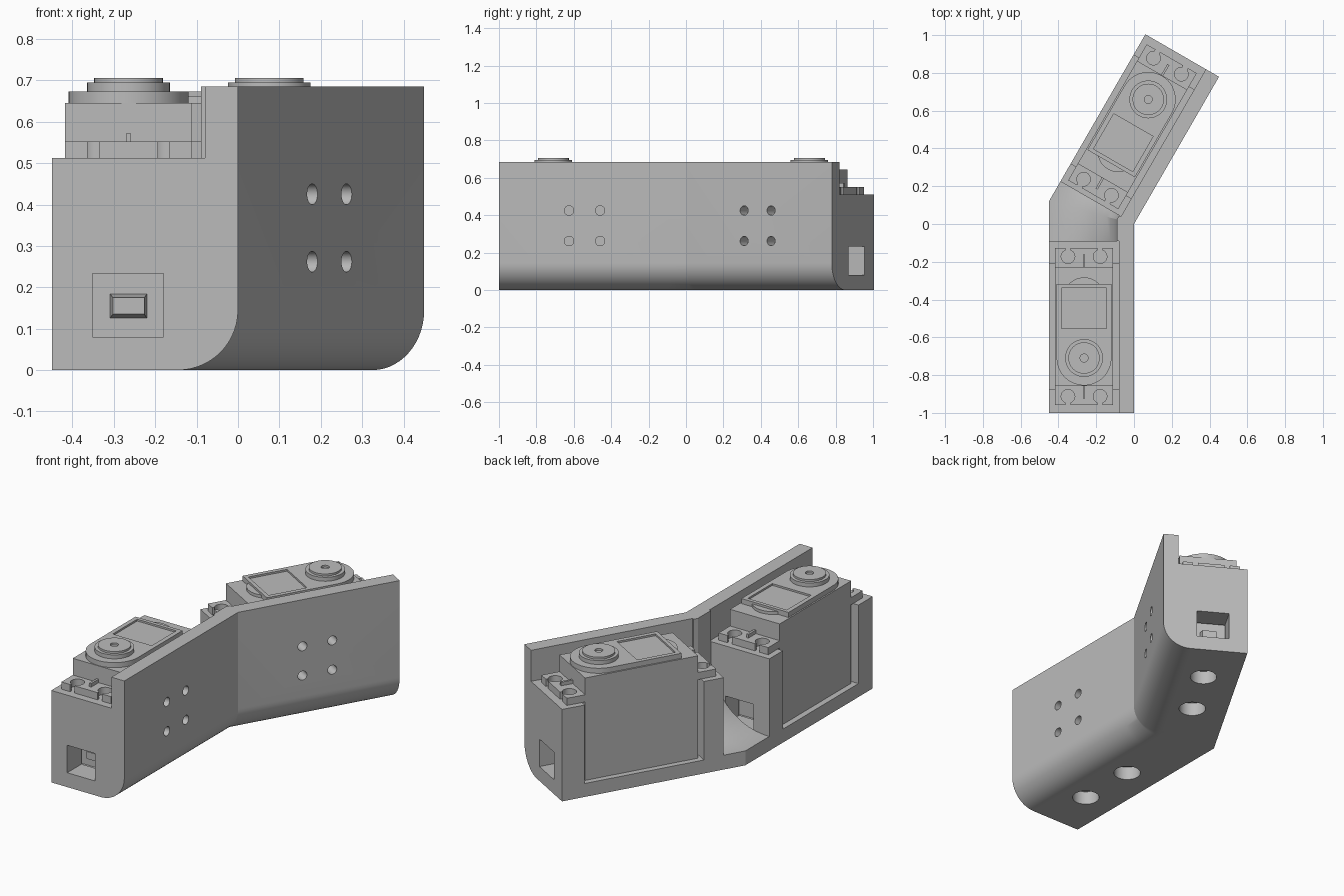
import bpy, bmesh, math
from mathutils import Matrix, Vector

cube = bpy.data.objects.get("Cube")
if cube:
    bpy.data.objects.remove(cube, do_unlink=True)

grey = bpy.data.materials.new("plain grey")
grey.use_nodes = True
grey.diffuse_color = (0.5, 0.5, 0.5, 1)
grey.node_tree.nodes["Principled BSDF"].inputs["Base Color"].default_value = (0.5, 0.5, 0.5, 1)

BEND = Matrix.Rotation(math.radians(-30), 4, 'Z')
WIDTH, WALL, TOP, SHELF, FLOOR, FILLET = 0.45, 0.08, 0.685, 0.512, 0.075, 0.145


def make(name, bm):
    bmesh.ops.recalc_face_normals(bm, faces=bm.faces)
    mesh = bpy.data.meshes.new(name)
    bm.to_mesh(mesh)
    bm.free()
    mesh.materials.append(grey)
    obj = bpy.data.objects.new(name, mesh)
    bpy.context.collection.objects.link(obj)
    return obj


def box(name, lo, hi):
    bm = bmesh.new()
    lo, hi = Vector(lo), Vector(hi)
    bmesh.ops.create_cube(bm, size=1, matrix=Matrix.Translation((lo + hi) / 2)
                          @ Matrix.Diagonal((hi - lo).to_4d()))
    return make(name, bm)


def cylinder(name, centre, radius, depth, axis='Z'):
    bm = bmesh.new()
    turn = Matrix.Rotation(math.pi / 2, 4, 'Y') if axis == 'X' else Matrix()
    bmesh.ops.create_cone(bm, cap_ends=True, segments=48, radius1=radius, radius2=radius,
                          depth=depth, matrix=Matrix.Translation(centre) @ turn)
    return make(name, bm)


def loft(name, rings):
    """Solid through rings of matching points."""
    bm = bmesh.new()
    loops = [[bm.verts.new(p) for p in ring] for ring in rings]
    for a, b in zip(loops, loops[1:]):
        for i in range(len(a)):
            j = (i + 1) % len(a)
            bm.faces.new((a[i], a[j], b[j], b[i]))
    bm.faces.new(loops[0])
    bm.faces.new(loops[-1])
    return make(name, bm)


def cut(obj, cutters):
    for cutter in cutters:
        mod = obj.modifiers.new("cut", 'BOOLEAN')
        mod.operation, mod.solver, mod.object = 'DIFFERENCE', 'EXACT', cutter
        dg = bpy.context.evaluated_depsgraph_get()
        dg.update()
        mesh = bpy.data.meshes.new_from_object(obj.evaluated_get(dg))
        obj.modifiers.clear()
        obj.data = mesh
        bpy.data.objects.remove(cutter, do_unlink=True)


def arc(cx, cy, r, start, end, steps=14):
    return [(cx + r * math.cos(math.radians(start + (end - start) * i / steps)),
             cy + r * math.sin(math.radians(start + (end - start) * i / steps)))
            for i in range(steps + 1)]


# Cross-sections of the bracket, as (x, z)
outer = [(-WIDTH, 0)] + arc(-FILLET, FILLET, FILLET, -90, 0) + [(0, TOP)]
block_profile = outer + [(-WALL, TOP), (-WALL, SHELF), (-WIDTH, SHELF)]
bend_profile = outer + [(-0.09, TOP)] + arc(-0.44, 0.43, 0.35, 0, -90) + [(-WIDTH, 0.08)]


def straight(profile, y):
    return [Vector((x, y, z)) for x, z in profile]


# Curved trough joining the two holders at the bend
mitre = [Vector((x, -x * math.tan(math.radians(15)), z)) for x, z in bend_profile]
parts = [loft("bend_trough", [straight(bend_profile, -0.09), mitre,
                              [BEND @ p for p in straight(bend_profile, 0)]])]


# Holder: open-sided pocket with end windows, wall holes and floor holes
def holder(name, y0, y1, mid):
    obj = loft(name, [straight(block_profile, y0), straight(block_profile, y1)])
    cutters = [box("pocket", (-0.6, mid - 0.332, FLOOR), (-WALL, mid + 0.332, 0.9)),
               box("window", (-0.352, y0 - 0.1, 0.08), (-0.18, y1 + 0.1, 0.233))]
    for side in (-1, 1):
        cutters.append(cylinder("floor_hole", (-0.265, mid + side * 0.17, 0), 0.07, 0.3))
        for z in (0.262, 0.425):
            cutters.append(cylinder("wall_hole", (0, mid + side * 0.083, z), 0.025, 0.3, 'X'))
    cut(obj, cutters)
    parts.append(obj)
    return obj


holder("front_holder", -1, -0.09, -0.5425)
holder("rear_holder", 0, 0.9, 0.442).matrix_world = BEND


# Motor, with its output disc toward -y
def motor(prefix, matrix):
    made = []

    def add(obj):
        obj.name = prefix + "_" + obj.name
        made.append(obj)
        return obj

    add(box("motor_case", (-0.153, -0.3145, FLOOR), (0.153, 0.3145, 0.645)))

    # Mounting ears with keyhole slots and stiffening ribs
    for s, end in ((-1, "outer"), (1, "inner")):
        ya, yb = sorted((s * 0.30, s * 0.4155))
        ear = add(box(end + "_ear", (-0.153, ya, SHELF), (0.153, yb, 0.552)))
        for x in (-0.085, 0.085):
            sa, sb = sorted((s * 0.383, s * 0.5))
            cut(ear, [cylinder("hole", (x, s * 0.37, 0.53), 0.036, 0.2),
                      box("slot", (x - 0.014, sa, 0.45), (x + 0.014, sb, 0.6))])
        ra, rb = sorted((s * 0.30, s * 0.38))
        add(box(end + "_rib", (-0.006, ra, 0.55), (0.006, rb, 0.572)))

    # Rounded gear cover with a recessed panel
    outline = arc(0, -0.167, 0.145, 180, 360, 28) + [(0.145, 0.2255), (-0.145, 0.2255)]
    cover = add(loft("gear_cover", [[(x, y, z) for x, y in outline] for z in (0.64, 0.673)]))
    cut(cover, [box("recess", (-0.12, -0.01, 0.663), (0.12, 0.205, 0.8))])
    add(cylinder("cover_lip", (0, 0.151, 0.651), 0.109, 0.02))

    # Output disc with a screw hole
    add(cylinder("output_disc", (0, -0.167, 0.683), 0.1, 0.024))
    hub = add(cylinder("output_hub", (0, -0.167, 0.7), 0.083, 0.012))
    cut(hub, [cylinder("screw_hole", (0, -0.167, 0.7), 0.021, 0.1)])

    # Cable exit, tapering outward
    add(loft("cable_exit", [[(-w, y, 0.155 - h), (w, y, 0.155 - h), (w, y, 0.155 + h), (-w, y, 0.155 + h)]
                            for w, h, y in ((0.045, 0.03, -0.31), (0.038, 0.02, -0.36))]))
    for obj in made:
        obj.matrix_world = matrix
    parts.extend(made)


motor("front", Matrix.Translation((-0.2645, -0.5425, 0)))
motor("rear", BEND @ Matrix.Translation((-0.2645, 0.442, 0)) @ Matrix.Rotation(math.pi, 4, 'Z'))

# Smooth the rounded surfaces, keep edges sharp
bpy.ops.object.select_all(action='DESELECT')
for obj in parts:
    obj.select_set(True)
bpy.context.view_layer.objects.active = parts[0]
bpy.ops.object.shade_smooth_by_angle(angle=math.radians(25))
